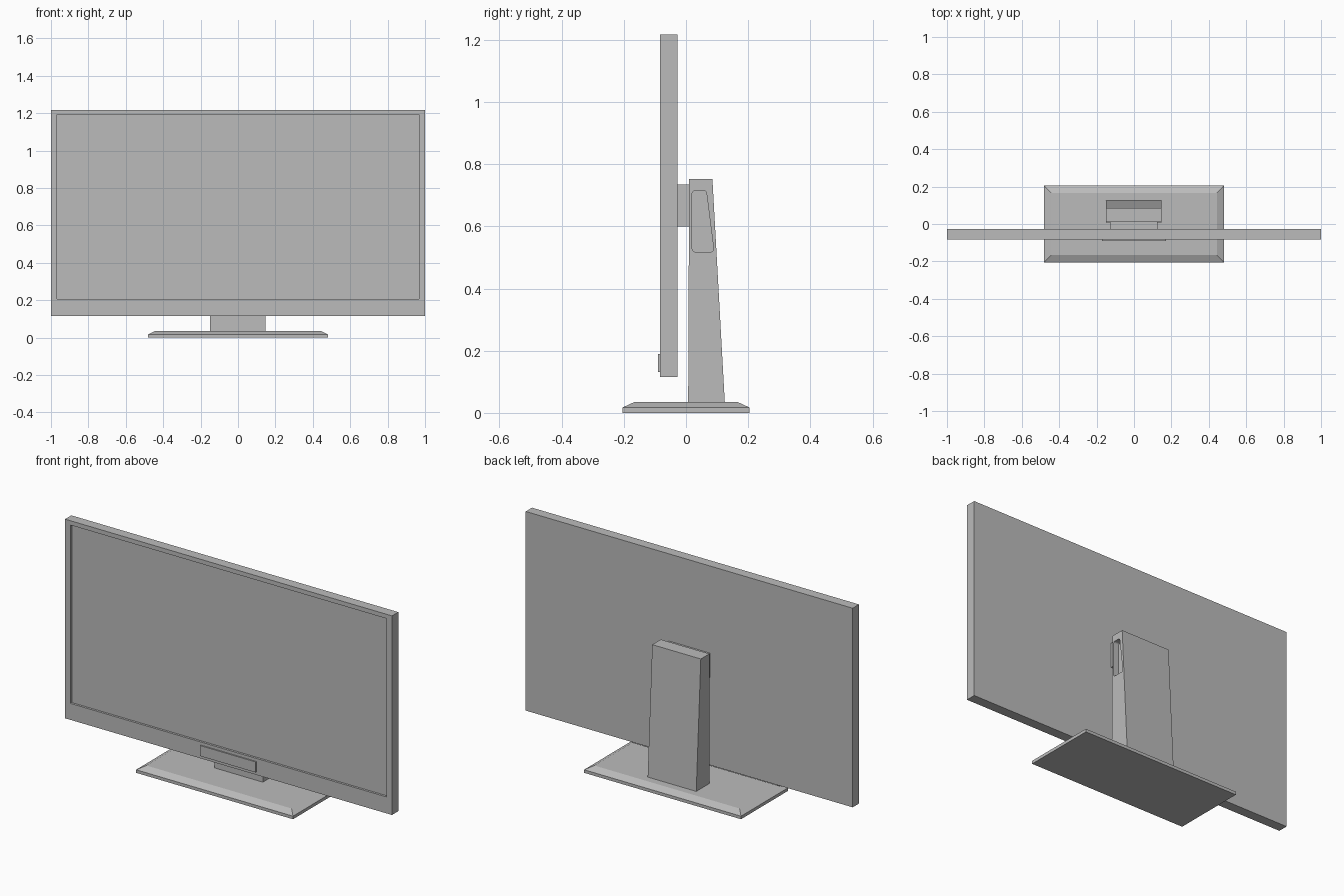
import bpy
import bmesh
from mathutils import Vector

cube = bpy.data.objects.get("Cube")
if cube:
    bpy.data.objects.remove(cube, do_unlink=True)

grey = bpy.data.materials.new("plain grey")
grey.use_nodes = True
colour = (0.5, 0.5, 0.5, 1)
grey.diffuse_color = colour
grey.node_tree.nodes["Principled BSDF"].inputs["Base Color"].default_value = colour


def finish(name, bm):
    bmesh.ops.recalc_face_normals(bm, faces=bm.faces)
    mesh = bpy.data.meshes.new(name)
    bm.to_mesh(mesh)
    bm.free()
    mesh.materials.append(grey)
    ob = bpy.data.objects.new(name, mesh)
    bpy.context.collection.objects.link(ob)
    return ob


def box_mesh(low, high):
    bm = bmesh.new()
    bmesh.ops.create_cube(bm, size=1)
    for v in bm.verts:
        v.co = Vector([(a + b) / 2 + c * (b - a) for a, b, c in zip(low, high, v.co)])
    return bm


def extrude_side(name, profile, x0, x1, rounding=0):
    """Extrude a (y, z) profile along x, optionally rounding its corners."""
    bm = bmesh.new()
    face = bm.faces.new([bm.verts.new((x0, y, z)) for y, z in profile])
    if rounding:
        bmesh.ops.bevel(bm, geom=bm.verts[:], offset=rounding, segments=4,
                        profile=0.5, affect='VERTICES')
        face = bm.faces[:][0]
    out = bmesh.ops.extrude_face_region(bm, geom=[face], use_keep_orig=True)
    moved = [g for g in out["geom"] if isinstance(g, bmesh.types.BMVert)]
    bmesh.ops.translate(bm, verts=moved, vec=(x1 - x0, 0, 0))
    return finish(name, bm)


# Display housing with the screen sunk into the front
bm = box_mesh((-1, -0.083, 0.116), (1, -0.028, 1.217))
front = min(bm.faces, key=lambda f: f.calc_center_median().y)
bmesh.ops.inset_individual(bm, faces=[front], thickness=0.03)
for v in front.verts:
    v.co.x = 0.967 if v.co.x > 0 else -0.967
    v.co.z = 1.193 if v.co.z > 0.6 else 0.207
bmesh.ops.inset_individual(bm, faces=[front], thickness=0)
bmesh.ops.translate(bm, verts=front.verts[:], vec=(0, 0.012, 0))
finish("display_housing", bm)

# Control strip under the screen, and the mount behind the housing
finish("control_strip", box_mesh((-0.17, -0.09, 0.132), (0.17, -0.08, 0.19)))
finish("rear_mount", box_mesh((-0.127, -0.03, 0.6), (0.125, 0.012, 0.735)))

# Tapered column with a rounded pocket in its left side
column = extrude_side("stand_column", [(0.007, 0.03), (0.125, 0.03), (0.085, 0.752), (0.01, 0.752)],
                      -0.15, 0.147)
pocket = extrude_side("pocket_cutter", [(0.02, 0.518), (0.09, 0.518), (0.065, 0.715), (0.02, 0.715)],
                      0.115, 0.2, 0.009)
cut = column.modifiers.new("pocket", 'BOOLEAN')
cut.operation = 'DIFFERENCE'
cut.solver = 'EXACT'
cut.object = pocket
bpy.context.view_layer.objects.active = column
bpy.ops.object.modifier_apply(modifier=cut.name)
bpy.data.objects.remove(pocket, do_unlink=True)

# Foot plate with a chamfered upper rim
bm = box_mesh((-0.48, -0.205, 0), (0.48, 0.205, 0.017))
top = max(bm.faces, key=lambda f: f.calc_center_median().z)
out = bmesh.ops.extrude_face_region(bm, geom=[top])
bmesh.ops.delete(bm, geom=[top], context='FACES_ONLY')
for v in [g for g in out["geom"] if isinstance(g, bmesh.types.BMVert)]:
    v.co = (v.co.x * 0.925, v.co.y * 0.81, 0.035)
finish("foot_plate", bm)
